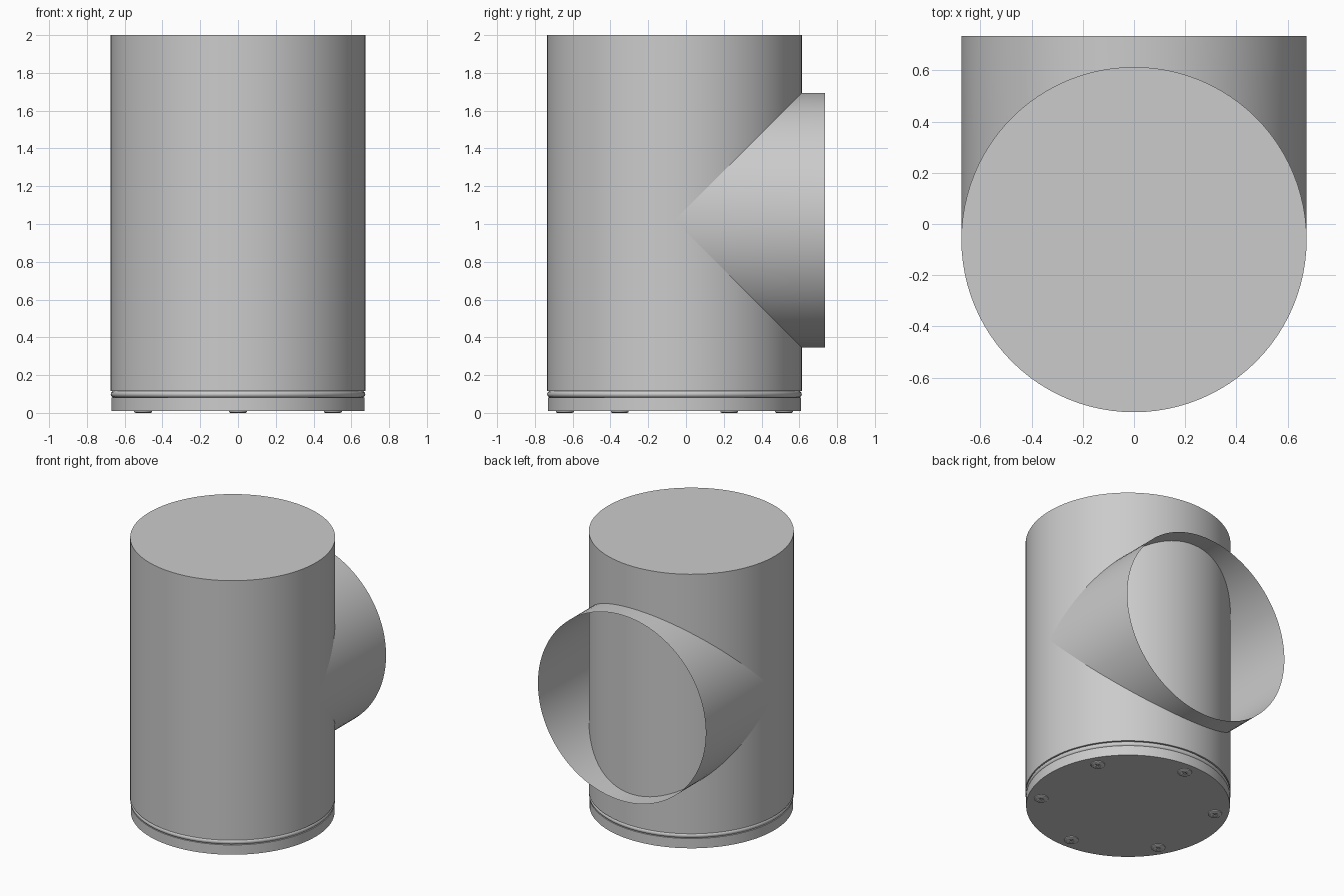
import bpy, bmesh, math
from mathutils import Matrix, Vector

cube = bpy.data.objects.get("Cube")
if cube:
    bpy.data.objects.remove(cube, do_unlink=True)

R, CY, BRANCH_Z, BACK = 0.674, -0.061, 1.02, 0.735
SEG = 96

steel = bpy.data.materials.new("light_grey_steel")
steel.use_nodes = True
GREY = (0.60, 0.60, 0.60, 1)
steel.diffuse_color = GREY
steel.node_tree.nodes["Principled BSDF"].inputs["Base Color"].default_value = GREY


def finish(name, bm, location=(0, CY, 0)):
    bmesh.ops.recalc_face_normals(bm, faces=bm.faces)
    mesh = bpy.data.meshes.new(name)
    bm.to_mesh(mesh)
    bm.free()
    mesh.materials.append(steel)
    obj = bpy.data.objects.new(name, mesh)
    obj.location = location
    bpy.context.collection.objects.link(obj)
    bpy.ops.object.select_all(action="DESELECT")
    obj.select_set(True)
    bpy.context.view_layer.objects.active = obj
    bpy.ops.object.shade_smooth_by_angle(angle=math.radians(35))
    return obj


def lathe(name, profile, seg=SEG, location=(0, CY, 0)):
    """Revolve (radius, z) points about z and cap both ends."""
    bm = bmesh.new()
    rings = [[bm.verts.new((r * math.cos(math.tau * i / seg),
                            r * math.sin(math.tau * i / seg), z))
              for i in range(seg)] for r, z in profile]
    for low, high in zip(rings, rings[1:]):
        for i in range(seg):
            j = (i + 1) % seg
            bm.faces.new((low[i], low[j], high[j], high[i]))
    bm.faces.new(rings[0])
    bm.faces.new(rings[-1])
    return finish(name, bm, location)


# Main vertical pipe
lathe("main_pipe", [(R, 0.117), (R, 2.0)])

# Rounded sealing bead between pipe and cap
bead = 0.018
lathe("sealing_bead", [(R - bead + bead * math.cos(a), 0.099 + bead * math.sin(a))
                       for a in [math.pi * (k / 10 - 0.5) for k in range(11)]])

# Bottom cap plate
lathe("bottom_cap", [(R - 0.004, 0.01), (R - 0.004, 0.081)])

# Open thin-walled branch, its inner rim following the main pipe
bm = bmesh.new()
inner, outer = [], []
for i in range(SEG):
    a = math.tau * i / SEG
    x, z = R * math.cos(a), R * math.sin(a)
    inner.append(bm.verts.new((x, R * abs(math.sin(a)), z)))
    outer.append(bm.verts.new((x, BACK - CY, z)))
for i in range(SEG):
    j = (i + 1) % SEG
    bm.faces.new((inner[i], inner[j], outer[j], outer[i]))
finish("branch_pipe", bm, (0, CY, BRANCH_Z))

# Six screws with cross slots under the cap
for k in range(6):
    a = math.radians(30 + 60 * k)
    spot = Vector((0.58 * math.cos(a), CY + 0.58 * math.sin(a), 0))
    head = lathe(f"screw_head_{k + 1}",
                 [(0.040, 0.0), (0.047, 0.004), (0.047, 0.012)], 32, spot)
    bm = bmesh.new()
    for size in ((0.04, 0.01, 0.012), (0.01, 0.04, 0.012)):
        bmesh.ops.create_cube(bm, size=1, matrix=Matrix.Diagonal((*size, 1)))
    cutter = finish(f"slot_cutter_{k + 1}", bm, spot)
    cutter.hide_render = True
    cutter.hide_set(True)
    cut = head.modifiers.new("cross_slot", "BOOLEAN")
    cut.object = cutter
    cut.solver = "EXACT"
    cut.use_self = True
